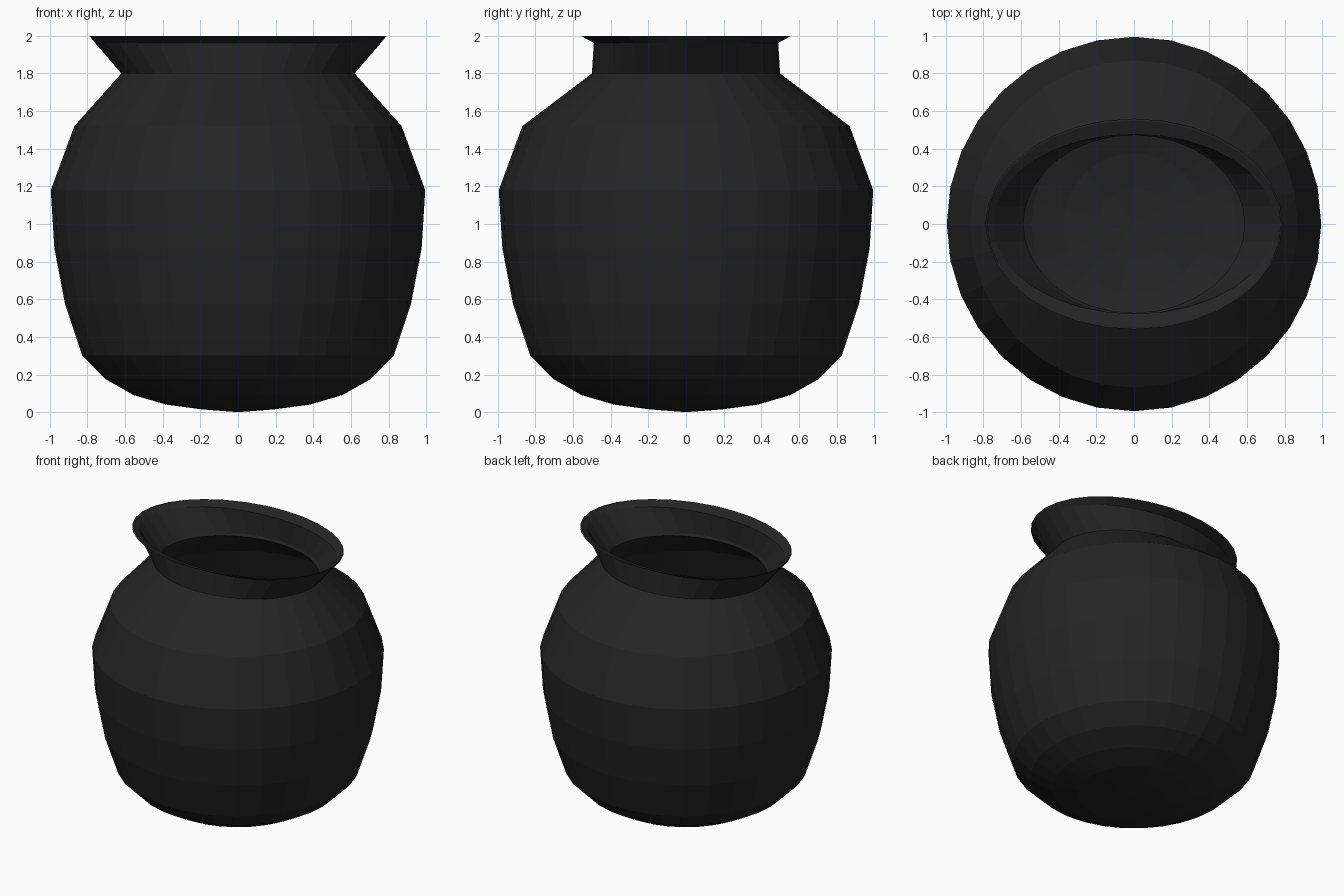
import bpy, bmesh, math

if "Cube" in bpy.data.objects:
    bpy.data.objects.remove(bpy.data.objects["Cube"])

SEGMENTS = 32
TILT = 0.985   # inner skin scale, gives the thin wall

# Body: rings of a 32 x 16 ball reshaped in height (the radii stay those of the ball)
heights = [0.015, 0.04, 0.09, 0.175, 0.30, 0.575, 0.87, 1.18]
body = [(0.995 * math.sin(math.pi / 16 * (i + 1)),) * 2 + (z,)
        for i, z in enumerate(heights)]
body.append((0.87, 0.87, 1.52))

# Oval neck and lip, outside then inside: (x radius, y radius, height)
neck_outer = [(0.62, 0.50, 1.80), (0.76, 0.49, 1.963), (0.79, 0.56, 2.0)]
neck_inner = [(0.782, 0.55, 2.0), (0.752, 0.477, 1.972),
              (0.603, 0.483, 1.805), (0.588, 0.472, 1.787)]

# Inner skin of the body
inner = [(rx * TILT, ry * TILT, 1 + (z - 1) * TILT) for rx, ry, z in reversed(body)]

rings = body + neck_outer + neck_inner + inner


def add_ring(bm, rx, ry, z):
    step = 2 * math.pi / SEGMENTS
    return [bm.verts.new((rx * math.cos(i * step), ry * math.sin(i * step), z))
            for i in range(SEGMENTS)]


bm = bmesh.new()
loops = [add_ring(bm, *r) for r in rings]
for a, b in zip(loops, loops[1:]):
    for i in range(SEGMENTS):
        j = (i + 1) % SEGMENTS
        bm.faces.new((a[i], a[j], b[j], b[i]))

# Close the outer base and the inner floor
for loop, z in ((loops[0], 0.0), (loops[-1], 1 - TILT)):
    tip = bm.verts.new((0, 0, z))
    for i in range(SEGMENTS):
        bm.faces.new((loop[i], loop[(i + 1) % SEGMENTS], tip))
bmesh.ops.recalc_face_normals(bm, faces=bm.faces[:])

mesh = bpy.data.meshes.new("pot")
bm.to_mesh(mesh)
bm.free()
pot = bpy.data.objects.new("pot", mesh)
bpy.context.collection.objects.link(pot)

# Dark glaze
glaze = bpy.data.materials.new("dark_glaze")
glaze.diffuse_color = (0.018, 0.018, 0.018, 1)
glaze.use_nodes = True
glaze.node_tree.nodes["Principled BSDF"].inputs["Base Color"].default_value = glaze.diffuse_color
mesh.materials.append(glaze)
